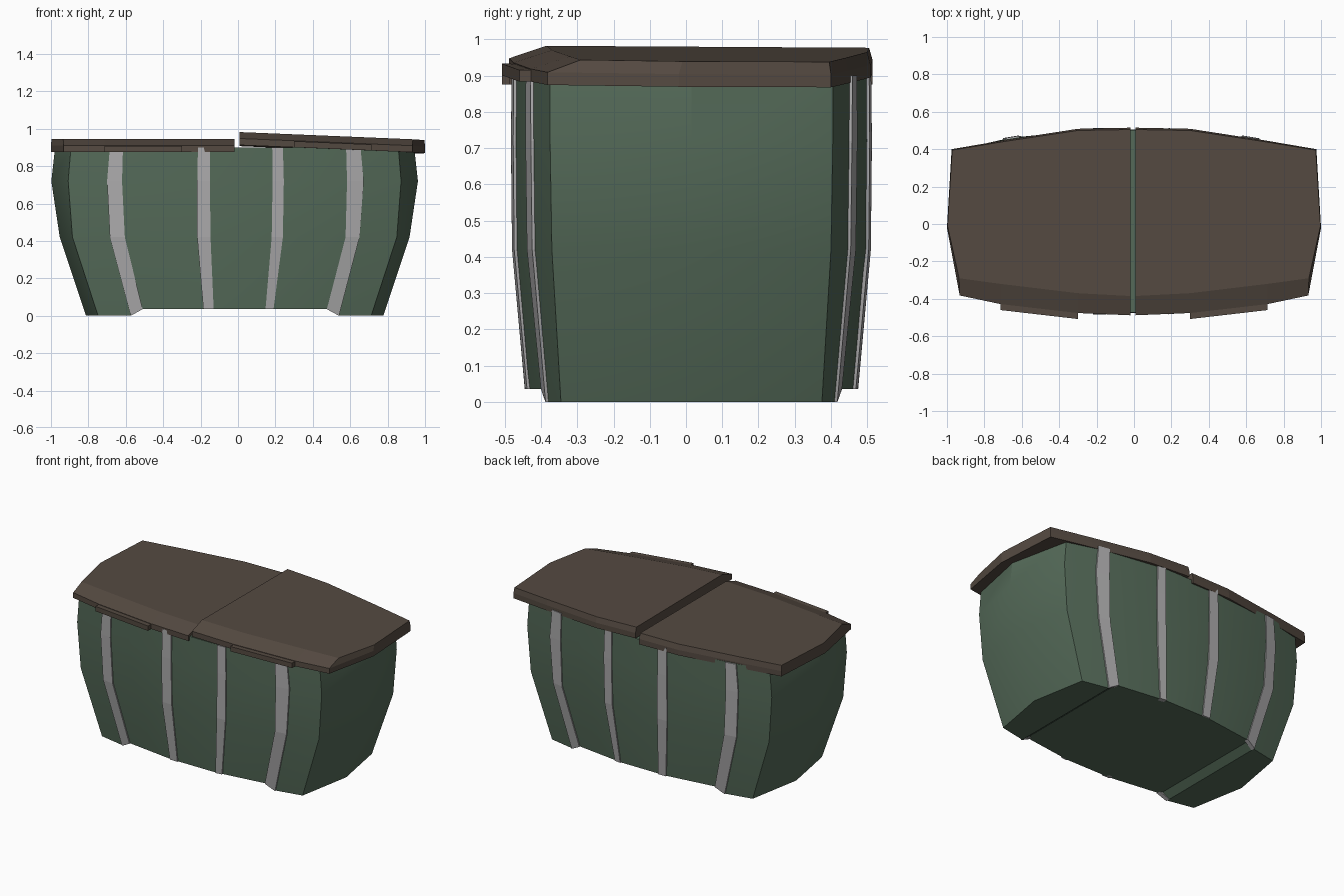
import bpy, bmesh

if "Cube" in bpy.data.objects:
    bpy.data.objects.remove(bpy.data.objects["Cube"])

CX, CY = -0.018, 0.015          # centre of the tapered body
LEVELS = [0.0, 0.42, 0.72, 0.90]


def material(name, rgb):
    m = bpy.data.materials.new(name)
    m.diffuse_color = (*rgb, 1)
    m.use_nodes = True
    m.node_tree.nodes["Principled BSDF"].inputs["Base Color"].default_value = m.diffuse_color
    return m


GREEN = material("dull green", (0.089, 0.144, 0.098))
BROWN = material("dark brown", (0.090, 0.068, 0.053))
GREY = material("light grey", (0.413, 0.407, 0.413))


def make(name, verts, faces, mat, smooth=False):
    bm = bmesh.new()
    vs = [bm.verts.new(v) for v in verts]
    for f in faces:
        bm.faces.new([vs[i] for i in f])
    bmesh.ops.recalc_face_normals(bm, faces=bm.faces)
    me = bpy.data.meshes.new(name)
    bm.to_mesh(me)
    bm.free()
    me.materials.append(mat)
    ob = bpy.data.objects.new(name, me)
    bpy.context.collection.objects.link(ob)
    if smooth:
        bpy.ops.object.select_all(action='DESELECT')
        ob.select_set(True)
        bpy.context.view_layer.objects.active = ob
        bpy.ops.object.shade_smooth_by_angle(angle=0.4)
    return ob


def loft(rings, cap_bottom=True, cap_top=True):
    n = len(rings[0])
    faces = [(k*n+i, k*n+(i+1) % n, (k+1)*n+(i+1) % n, (k+1)*n+i)
             for k in range(len(rings)-1) for i in range(n)]
    if cap_bottom:
        faces.append(tuple(range(n)))
    if cap_top:
        faces.append(tuple(range((len(rings)-1)*n, len(rings)*n)))
    return [p for r in rings for p in r], faces


# Quarter outline of the body at each level: end, corner, outer rib edges, inner rib
QUARTER = [
    [(0.795, 0), (0.73, 0.36), (0.555, 0.395), (0.51, 0.405), (0.16, 0.452)],
    [(0.935, 0), (0.867, 0.385), (0.675, 0.43), (0.60, 0.445), (0.20, 0.487)],
    [(0.98, 0), (0.89, 0.39), (0.69, 0.435), (0.60, 0.45), (0.20, 0.49)],
    [(0.96, 0), (0.875, 0.39), (0.68, 0.435), (0.59, 0.45), (0.20, 0.488)],
]


def height(level, i):
    # the middle of the underside is slightly raised
    return 0.035 if level == 0 and i >= 3 else LEVELS[level]


# Body
rings = []
for k, q in enumerate(QUARTER):
    q3 = [(x, y, height(k, i)) for i, (x, y) in enumerate(q)]
    half = q3 + [(-x, y, z) for x, y, z in reversed(q3)]
    ring = half + [(x, -y, z) for x, y, z in reversed(half[1:-1])]
    rings.append([(CX+x, CY+y, z) for x, y, z in ring])
verts, faces = loft(rings, cap_bottom=False)
n = len(rings[0])
faces.append((0, 1, n-1))
faces += [(i, i+1, n-i-1, n-i) for i in range(1, 8)]
faces.append((8, 9, 10))
make("body", verts, faces, GREEN, smooth=True)


def wall(level, x):
    """Half depth and height of the body wall at a given x."""
    ax = abs(x - CX)
    pts = [(px, py, height(level, i)) for i, (px, py) in enumerate(QUARTER[level])]
    for a, b in zip(pts, pts[1:]):
        if b[0] <= ax <= a[0]:
            t = (a[0]-ax) / (a[0]-b[0])
            return a[1]+(b[1]-a[1])*t, a[2]+(b[2]-a[2])*t
    return pts[-1][1], pts[-1][2]


# Ribs: left and right x at each level, repeated on front and back
RIBS = {
    "outer_left": [(-0.573, -0.51), (-0.685, -0.605), (-0.70, -0.62), (-0.685, -0.615)],
    "inner_left": [(-0.185, -0.13), (-0.218, -0.147), (-0.218, -0.15), (-0.214, -0.15)],
    "inner_right": [(0.147, 0.19), (0.18, 0.24), (0.185, 0.245), (0.183, 0.24)],
    "outer_right": [(0.475, 0.54), (0.575, 0.65), (0.583, 0.672), (0.578, 0.655)],
}
for label, spans in RIBS.items():
    for side, s in (("front", -1), ("back", 1)):
        rings = []
        for k, (xa, xb) in enumerate(spans):
            (ya, za), (yb, zb) = wall(k, xa), wall(k, xb)
            rings.append([(xa, CY+s*(ya+0.008), za), (xb, CY+s*(yb+0.008), zb),
                          (xb, CY+s*(yb-0.02), zb), (xa, CY+s*(ya-0.02), za)])
        make(f"{side}_rib_{label}", *loft(rings), GREY)

# Lids: shared half outline, the right one sits slightly tilted
BASE = [(0.0, 0.515), (0.30, 0.509), (0.70, 0.447), (0.975, 0.40), (1.0, -0.02),
        (0.932, -0.382), (0.715, -0.428), (0.30, -0.476), (0.0, -0.488)]
TOP = [(0.0, 0.505), (0.30, 0.50), (0.70, 0.44), (0.972, 0.395), (0.997, -0.01),
       (0.935, -0.29), (0.715, -0.32), (0.30, -0.37), (0.0, -0.385)]
LIP = [(0.30, -0.44), (0.30, -0.508), (0.715, -0.46), (0.715, -0.40)]


def lid_ring(points, z, s):
    inner = 0.02 if s < 0 else 0.007
    out = []
    for x, y in points:
        x = max(x, inner)
        tilt = 0.035 - 0.041*x - 0.006*y if s > 0 else 0
        out.append((s*x, y, z + tilt))
    return out


for label, s in (("left", -1), ("right", 1)):
    make(f"{label}_lid", *loft([lid_ring(BASE, 0.875, s), lid_ring(BASE, 0.91, s),
                                lid_ring(TOP, 0.945, s)]), BROWN)
    # Handle lip along the front edge
    make(f"{label}_lid_lip", *loft([lid_ring(LIP, 0.875, s), lid_ring(LIP, 0.907, s)]), BROWN)
